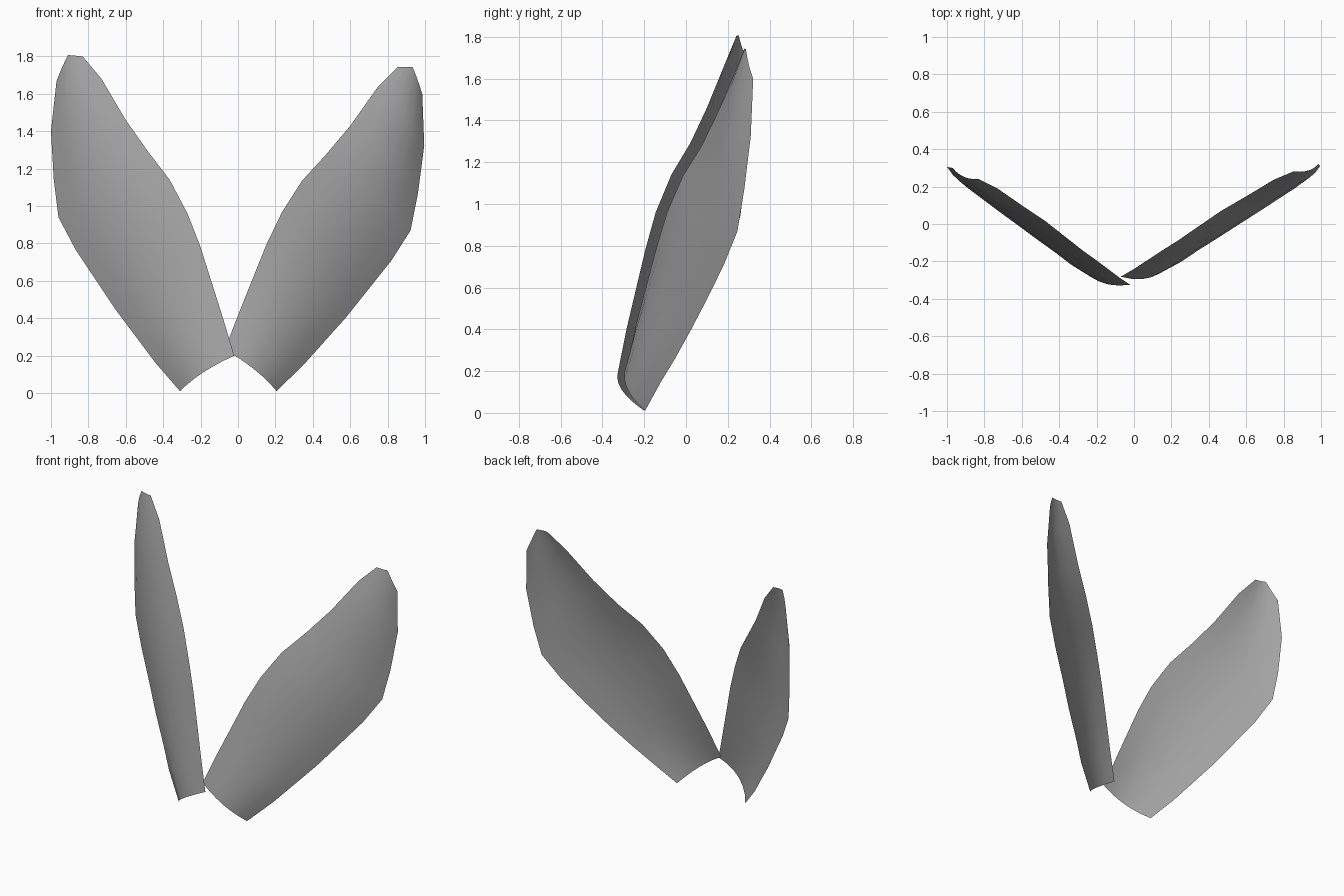
import bpy
from mathutils import Matrix, Vector

default_cube = bpy.data.objects.get("Cube")
if default_cube:
    bpy.data.objects.remove(default_cube, do_unlink=True)

leaf_grey = bpy.data.materials.new("leaf_grey")
leaf_grey.use_nodes = True
grey = (0.36, 0.36, 0.36, 1.0)
leaf_grey.diffuse_color = grey
leaf_grey.node_tree.nodes["Principled BSDF"].inputs["Base Color"].default_value = grey

# Matching rows from base to tip: distance outward, depth, height
inner_edge = [(.02, -.325, .2), (.08, -.285, .4), (.14, -.24, .59), (.2, -.195, .78),
              (.27, -.145, .96), (.365, -.07, 1.14), (.48, .02, 1.29), (.6, .1, 1.46),
              (.73, .19, 1.68), (.83, .24, 1.8)]
outer_edge = [(.31, -.2, .01), (.44, -.12, .16), (.53, -.05, .28), (.65, .035, .44),
              (.75, .11, .59), (.87, .195, .77), (.96, .26, .94), (.985, .285, 1.14),
              (1, .305, 1.4), (.97, .3, 1.67)]
columns = 7
bulge = Vector((.022, -.045, .005))
tip_rise = Vector((0, 0, .07))


def make_leaf(name, placement, flip):
    """Loft a sheet between both edges, arched towards the front."""
    verts, faces = [], []
    last = len(inner_edge) - 1
    for row, (inner, outer) in enumerate(zip(inner_edge, outer_edge)):
        for col in range(columns):
            t = col / (columns - 1)
            point = Vector(inner).lerp(Vector(outer), t)
            arch = 4 * t * (1 - t)
            if row == last:
                # The tip flattens and rises to a blunt point
                point += bulge * arch * 0.4 + tip_rise * (1 - abs(2 * t - 1))
            else:
                point += bulge * arch
            verts.append(placement @ point)
    for row in range(last):
        for col in range(columns - 1):
            a = row * columns + col
            quad = [a, a + 1, a + columns + 1, a + columns]
            faces.append(quad[::-1] if flip else quad)
    mesh = bpy.data.meshes.new(name)
    mesh.from_pydata(verts, [], faces)
    mesh.materials.append(leaf_grey)
    mesh.shade_smooth()
    leaf = bpy.data.objects.new(name, mesh)
    bpy.context.collection.objects.link(leaf)


# The right leaf mirrors the profile; the left one leans slightly further out
make_leaf("right_leaf", Matrix.Scale(-1, 4, Vector((1, 0, 0))), True)
lean = Matrix(((1, 0, .072, -.105), (-.1, 1, .05, .035), (-.11, 0, 1, .035), (0, 0, 0, 1)))
make_leaf("left_leaf", lean, False)
